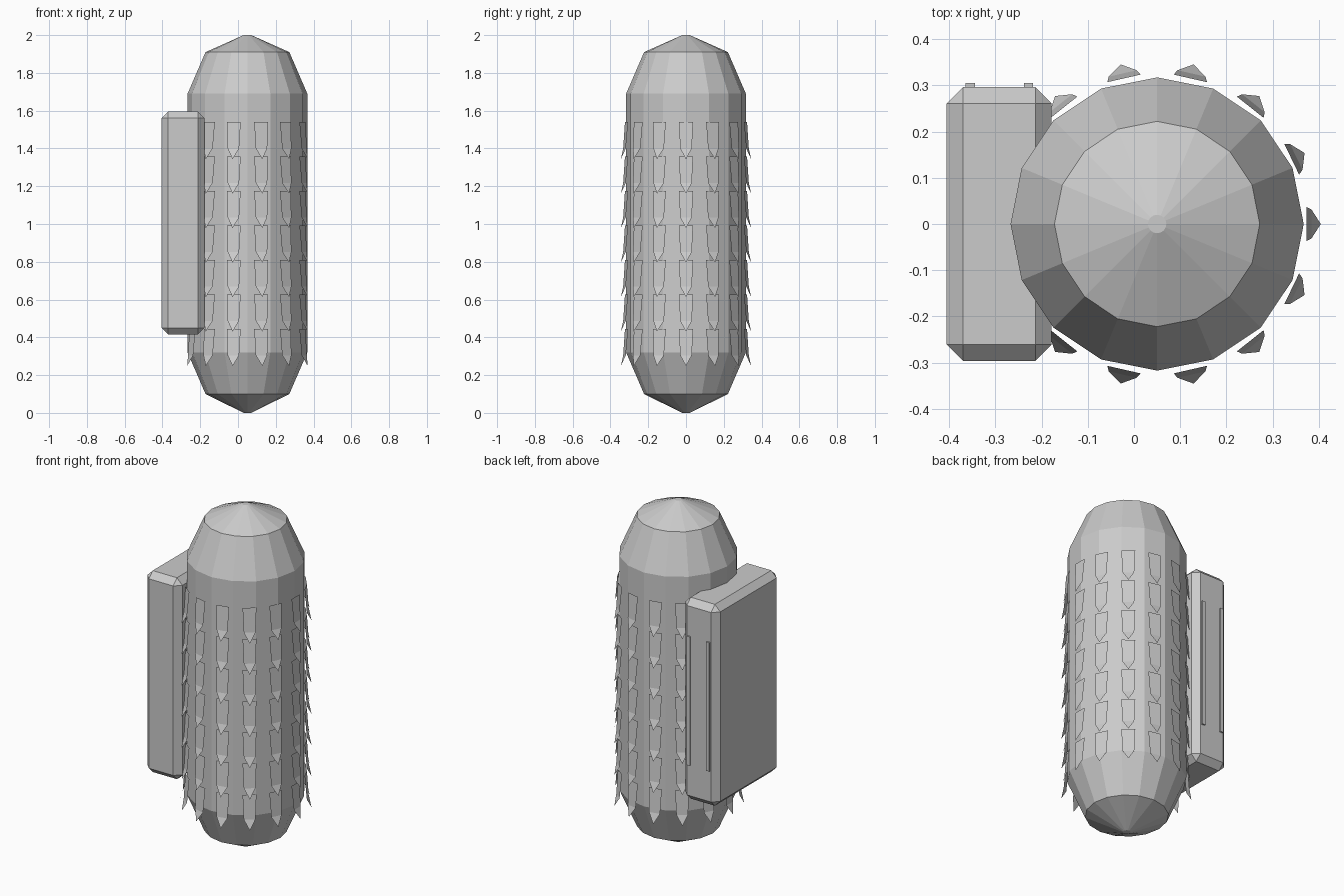
import bpy, bmesh, math
from mathutils import Matrix, Vector

if "Cube" in bpy.data.objects:
    bpy.data.objects.remove(bpy.data.objects["Cube"])

CX = 0.05      # body axis offset
SIDES = 16
COLUMNS, ROWS = 14, 7


def finish(bm, name):
    mesh = bpy.data.meshes.new(name)
    bm.to_mesh(mesh)
    bm.free()
    obj = bpy.data.objects.new(name, mesh)
    bpy.context.collection.objects.link(obj)
    return obj


def box(name, lo, hi, bevel=0.0):
    lo, hi = Vector(lo), Vector(hi)
    bm = bmesh.new()
    bmesh.ops.create_cube(bm, size=1)
    bmesh.ops.scale(bm, vec=hi - lo, verts=bm.verts)
    bmesh.ops.translate(bm, vec=(lo + hi) / 2, verts=bm.verts)
    if bevel:
        bmesh.ops.bevel(bm, geom=bm.edges[:], offset=bevel, segments=1,
                        affect='EDGES', profile=0.5)
    return finish(bm, name)


# Main body: sixteen-sided capsule from a turned profile
profile = [(0.02, 0), (0.222, 0.10), (0.317, 0.32),
           (0.317, 1.69), (0.222, 1.91), (0.02, 2.0)]
bm = bmesh.new()
rings = []
for r, z in profile:
    rings.append([bm.verts.new((CX + r * math.cos(2 * math.pi * i / SIDES),
                                r * math.sin(2 * math.pi * i / SIDES), z))
                  for i in range(SIDES)])
for a, b in zip(rings, rings[1:]):
    for i in range(SIDES):
        j = (i + 1) % SIDES
        bm.faces.new((a[i], a[j], b[j], b[i]))
bm.faces.new(rings[0][::-1])
bm.faces.new(rings[-1])
finish(bm, "body")

# Scales: thin shield-shaped sheets whose tips flare outward
bm = bmesh.new()
outline = [(0.323, -0.037, 0), (0.323, 0.037, 0), (0.334, 0.031, -0.14),
           (0.354, 0, -0.197), (0.334, -0.031, -0.14)]
for row in range(ROWS):
    for col in range(COLUMNS):
        turn = (Matrix.Translation((CX, 0, 1.54 - 0.1825 * row))
                @ Matrix.Rotation(2 * math.pi * col / COLUMNS, 4, 'Z'))
        tl, tr, sr, tip, sl = [bm.verts.new(turn @ Vector(p)) for p in outline]
        bm.faces.new((tr, tl, sl, sr))
        bm.faces.new((sr, sl, tip))
bmesh.ops.reverse_faces(bm, faces=[f for f in bm.faces if f.normal.dot(
    f.calc_center_median() - Vector((CX, 0, f.calc_center_median().z))) < 0])
bm.normal_update()
for f in bm.faces:
    c = f.calc_center_median()
    if f.normal.dot(Vector((c.x - CX, c.y, 0))) < 0:
        f.normal_flip()
finish(bm, "scales")

# Side case with chamfered edges, and two raised strips on its back
box("side_case", (-0.405, -0.296, 0.415), (-0.178, 0.296, 1.595), 0.035)
for i, x in enumerate((-0.354, -0.228)):
    box(f"back_strip_{i + 1}", (x - 0.01, 0.28, 0.63), (x + 0.01, 0.305, 1.385))
